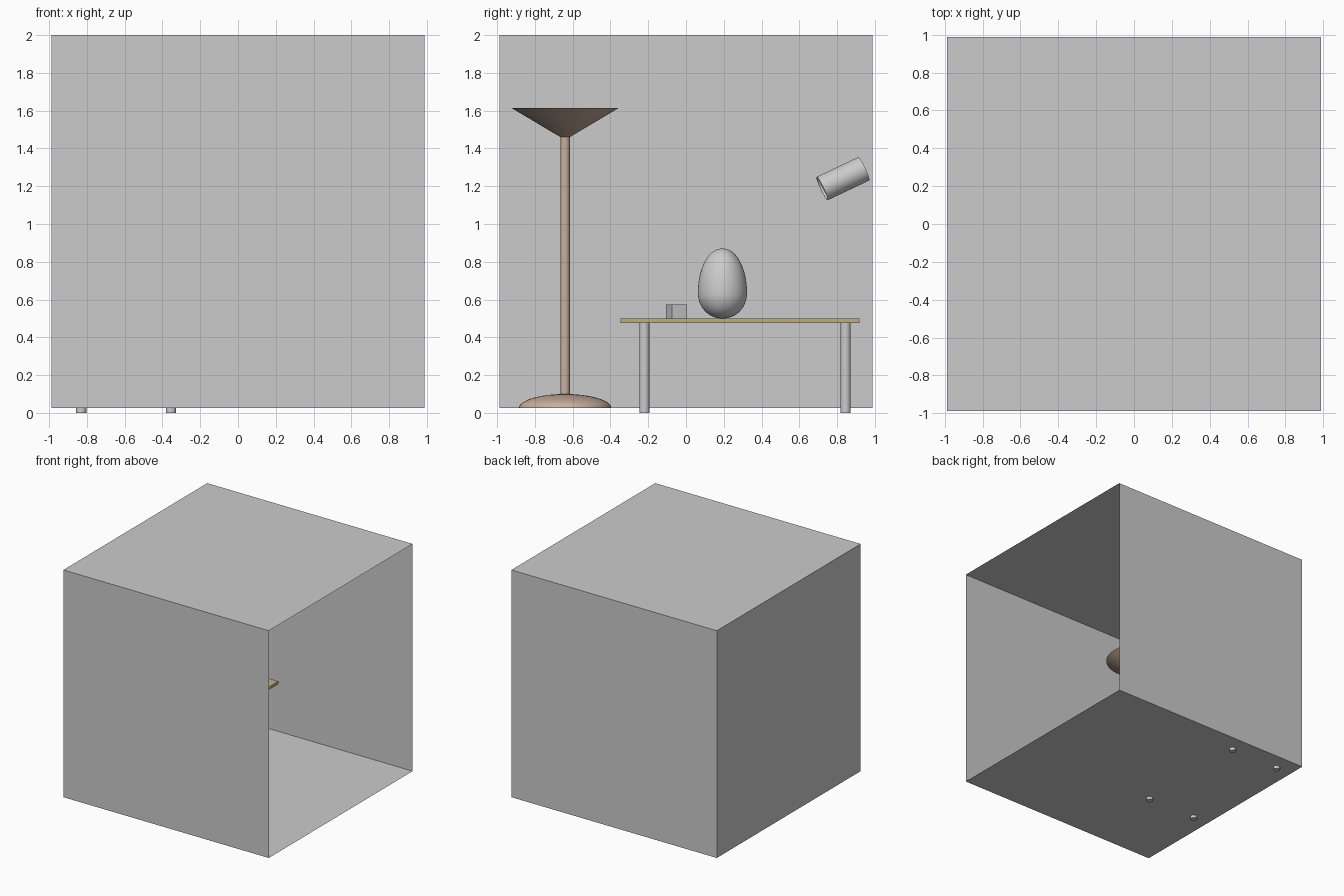
import bpy, bmesh, math
from mathutils import Matrix, Vector

if "Cube" in bpy.data.objects:
    bpy.data.objects.remove(bpy.data.objects["Cube"])


def material(name, rgb):
    m = bpy.data.materials.new(name)
    m.diffuse_color = (*rgb, 1)
    m.use_nodes = True
    m.node_tree.nodes["Principled BSDF"].inputs["Base Color"].default_value = m.diffuse_color
    return m


bronze = material("bronze", (0.58, 0.43, 0.34))
wood = material("wood", (0.52, 0.42, 0.25))


def finish(bm, name, mat=None, smooth=False, matrix=None):
    if matrix is not None:
        bm.transform(matrix)
    mesh = bpy.data.meshes.new(name)
    bm.to_mesh(mesh)
    bm.free()
    ob = bpy.data.objects.new(name, mesh)
    bpy.context.collection.objects.link(ob)
    if mat:
        mesh.materials.append(mat)
    if smooth:
        bpy.ops.object.select_all(action='DESELECT')
        ob.select_set(True)
        bpy.context.view_layer.objects.active = ob
        bpy.ops.object.shade_smooth_by_angle(angle=math.radians(35))
    return ob


def lathe(name, profile, matrix, mat=None, sides=48):
    """Spin an (r, z) profile around the local z axis."""
    bm = bmesh.new()
    verts = [bm.verts.new((r, 0, z)) for r, z in profile]
    edges = [bm.edges.new(p) for p in zip(verts, verts[1:])]
    bmesh.ops.spin(bm, geom=verts + edges, cent=(0, 0, 0), axis=(0, 0, 1),
                   angle=math.tau, steps=sides, use_duplicate=False)
    bmesh.ops.remove_doubles(bm, verts=bm.verts, dist=1e-5)
    bmesh.ops.recalc_face_normals(bm, faces=bm.faces)
    return finish(bm, name, mat, True, matrix)


def box(name, size, centre, mat=None, turn=0):
    bm = bmesh.new()
    bmesh.ops.create_cube(bm, size=1)
    return finish(bm, name, mat, matrix=Matrix.Translation(centre)
                  @ Matrix.Rotation(turn, 4, 'Z') @ Matrix.Diagonal((*size, 1)))


# Room: thin-walled cube, open on the right side
SIDE, FLOOR = 1.975, 0.025
bm = bmesh.new()
bmesh.ops.create_cube(bm, size=SIDE)
bmesh.ops.delete(bm, geom=[f for f in bm.faces if f.normal.x > 0.5], context='FACES_ONLY')
finish(bm, "room", matrix=Matrix.Translation((0, 0, FLOOR + SIDE / 2)))

# Floor lamp: domed foot, pole, open conical bowl
lamp = Matrix.Translation((-0.61, -0.64, 0))
dome = [(0.245 * math.cos(t), FLOOR + 0.075 * math.sin(t))
        for t in (math.pi / 2 * i / 12 for i in range(13))]
lathe("lamp_foot", [(0, FLOOR + 0.001)] + dome, lamp, bronze)
lathe("lamp_pole", [(0.025, 0.095), (0.025, 1.46)], lamp, bronze, 32)
lathe("lamp_bowl", [(0, 1.46), (0.025, 1.46), (0.285, 1.615)], lamp, bronze)

# Table: flat top on four round legs
box("table_top", (0.675, 1.265, 0.025), (-0.593, 0.287, 0.4875), wood)
for i, x in enumerate((-0.83, -0.355)):
    for j, y in enumerate((-0.22, 0.845)):
        lathe(f"table_leg_{i}{j}", [(0, 0), (0.027, 0), (0.027, 0.475), (0, 0.475)],
              Matrix.Translation((x, y, 0)), sides=24)

# Egg standing on the table
egg = []
for i in range(33):
    t = -math.pi / 2 + math.pi * i / 32
    h = 0.235 if t > 0 else 0.135
    egg.append((0.13 * abs(math.cos(t)) ** 0.95, 0.635 + h * math.sin(t)))
lathe("egg", egg, Matrix.Translation((-0.59, 0.193, 0)))

# Small turned block on the table
box("block", (0.085, 0.085, 0.075), (-0.59, -0.05, 0.5375), turn=math.radians(20.5))

# Spotlight: tilted can with an inset lamp face, aimed past the egg
aim = Vector((0.03, -0.2225, -0.1055)).normalized()
spot = Matrix.Translation((-0.67, 0.831, 1.24)) @ aim.to_track_quat('Z', 'Y').to_matrix().to_4x4()
lathe("spotlight", [(0, -0.123), (0.0685, -0.123), (0.0685, 0.123),
                    (0.064, 0.123), (0.064, 0.11), (0, 0.11)], spot)
